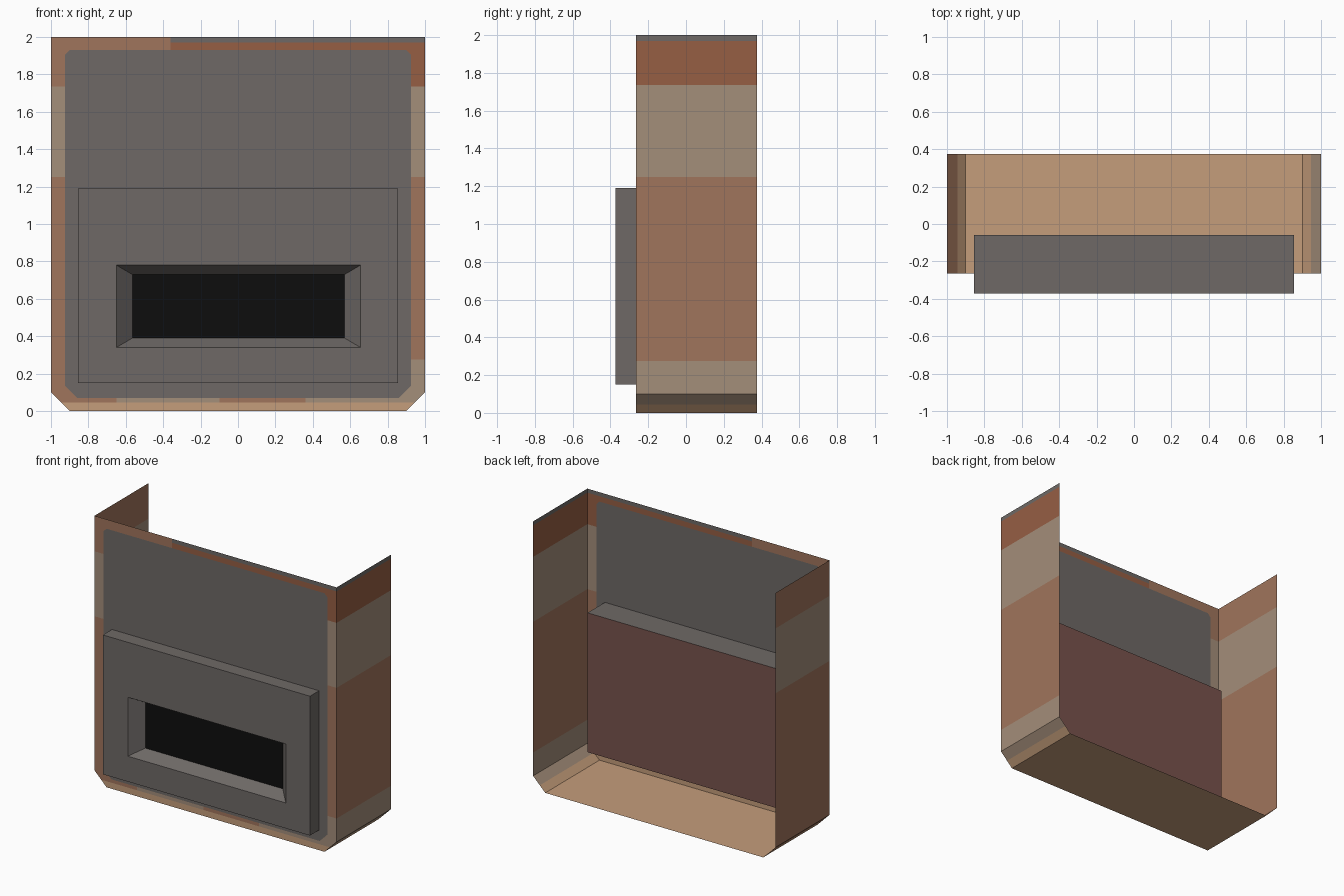
import bpy, bmesh
from mathutils import Vector

if "Cube" in bpy.data.objects:
    bpy.data.objects.remove(bpy.data.objects["Cube"])


def lin(c):
    c /= 255
    return c / 12.92 if c <= 0.04045 else ((c + 0.055) / 1.055) ** 2.4


COLOURS = {
    "grey": (110, 105, 102), "light_tan": (197, 157, 123), "tan": (164, 142, 122),
    "brown": (160, 117, 92), "rust": (150, 94, 68), "black": (13, 13, 13),
    "maroon": (120, 83, 77),
}
MATS = {}
for name, rgb in COLOURS.items():
    MATS[name] = bpy.data.materials.new(name)
    MATS[name].diffuse_color = (*[lin(c) for c in rgb], 1)
INDEX = {n: i for i, n in enumerate(MATS)}


def finish(bm, name, rule):
    """Colour the faces by rule and make the object."""
    bm.normal_update()
    for f in bm.faces:
        f.material_index = INDEX[rule(f.calc_center_median(), f.normal)]
    me = bpy.data.meshes.new(name)
    bm.to_mesh(me)
    bm.free()
    for m in MATS.values():
        me.materials.append(m)
    ob = bpy.data.objects.new(name, me)
    bpy.context.collection.objects.link(ob)
    return ob


FRONT, BACK = -0.265, 0.375

# Shell: front sheet, two walls, chamfers and floor; top and back are open
bm = bmesh.new()
outline = [(-1, 2), (-1, 0.1), (-0.9, 0), (0.9, 0), (1, 0.1), (1, 2)]
front = [bm.verts.new((x, FRONT, z)) for x, z in outline]
back = [bm.verts.new((x, BACK, z)) for x, z in outline]
bm.faces.new(front)
for i in range(5):
    bm.faces.new((front[i], back[i], back[i + 1], front[i + 1]))


def cut(co, no):
    bmesh.ops.bisect_plane(bm, geom=bm.verts[:] + bm.edges[:] + bm.faces[:],
                           dist=1e-5, plane_co=co, plane_no=Vector(no).normalized())


# Cuts along the colour borders
for z in (0.045, 0.07, 0.275, 1.25, 1.735, 1.93, 1.97):
    cut((0, 0, z), (0, 0, 1))
for x in (-0.925, -0.65, -0.36, -0.1, 0.36, 0.925):
    cut((x, 0, 0), (1, 0, 0))
for s in (-1, 1):
    cut((s * 0.79, 0, 0), (s, 0, -1))
    cut((s * 0.83, 0, 2), (s, 0, 1))


def shell_colour(c, n):
    x, y, z = c
    a = abs(x)
    if z < 0.045:
        return "light_tan"
    if (abs(y - FRONT) < 0.001 and a < 0.925 and 0.07 < z < 1.93
            and a - z < 0.79 and a + z < 2.83):
        return "grey"
    if z < 0.07 and a < 0.9:
        return "brown" if x < -0.65 or -0.1 < x < 0.36 else "tan"
    if z > 1.735:
        if x < -0.36:
            return "brown"
        return "grey" if z > 1.97 else "rust"
    if z > 1.25 or (z < 0.275 and x > 0):
        return "tan"
    return "brown"


finish(bm, "shell", shell_colour)

# Front box with a sloped, dark recessed window
bm = bmesh.new()


def ring(x0, x1, z0, z1, y):
    return [bm.verts.new((x, y, z)) for x, z in ((x0, z0), (x1, z0), (x1, z1), (x0, z1))]


rings = [ring(-0.855, 0.855, 0.15, 1.19, -0.06),
         ring(-0.855, 0.855, 0.15, 1.19, -0.372),
         ring(-0.65, 0.655, 0.34, 0.78, -0.372),
         ring(-0.565, 0.57, 0.39, 0.73, -0.286)]
bm.faces.new(rings[0][::-1])
for a, b in zip(rings, rings[1:]):
    for i in range(4):
        j = (i + 1) % 4
        bm.faces.new((a[i], a[j], b[j], b[i]))
bm.faces.new(rings[-1])
bmesh.ops.recalc_face_normals(bm, faces=bm.faces[:])


def box_colour(c, n):
    if n.y > 0.9:
        return "maroon"
    return "black" if n.y < -0.9 and c.y > -0.3 else "grey"


finish(bm, "front_box", box_colour)

for m in bpy.data.materials:
    if m.users and not m.is_grease_pencil:
        m.use_nodes = True
        m.node_tree.nodes["Principled BSDF"].inputs["Base Color"].default_value = m.diffuse_color
